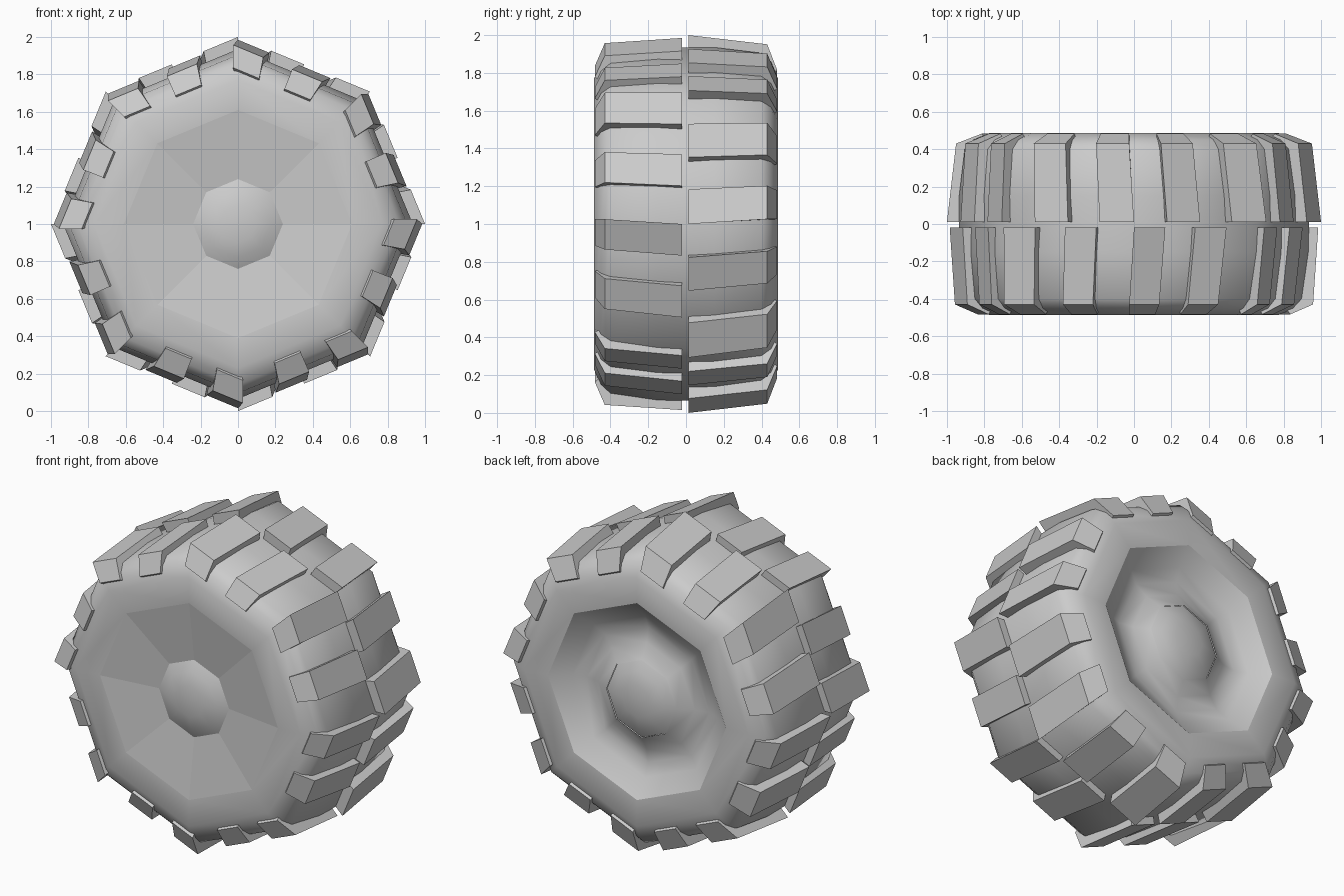
import bpy, bmesh, math
from mathutils import Vector

if "Cube" in bpy.data.objects:
    bpy.data.objects.remove(bpy.data.objects["Cube"])

N = 8
CZ = 1.0


def ring_point(k, r, y):
    a = 2 * math.pi * k / N
    return Vector((r * math.cos(a), y, CZ + r * math.sin(a)))


def finish(bm, name, smooth_angle=None):
    bmesh.ops.remove_doubles(bm, verts=bm.verts, dist=1e-5)
    bmesh.ops.recalc_face_normals(bm, faces=bm.faces)
    me = bpy.data.meshes.new(name)
    bm.to_mesh(me)
    bm.free()
    ob = bpy.data.objects.new(name, me)
    bpy.context.collection.objects.link(ob)
    if smooth_angle:
        bpy.ops.object.select_all(action='DESELECT')
        ob.select_set(True)
        bpy.context.view_layer.objects.active = ob
        bpy.ops.object.shade_smooth_by_angle(angle=math.radians(smooth_angle))
    return ob


def lathe(name, profile, smooth_angle=None, closed=False):
    """Eight-sided lathe about the axle; profile is (radius, y)."""
    bm = bmesh.new()
    rings = []
    for r, y in profile:
        if r == 0:
            v = bm.verts.new((0, y, CZ))
            rings.append([v] * N)
        else:
            rings.append([bm.verts.new(ring_point(k, r, y)) for k in range(N)])
    pairs = list(zip(rings, rings[1:]))
    if closed:
        pairs.append((rings[-1], rings[0]))
    for a, b in pairs:
        for k in range(N):
            j = (k + 1) % N
            bm.faces.new(list(dict.fromkeys((a[k], a[j], b[j], b[k]))))
    return finish(bm, name, smooth_angle)


# tyre carcass, smooth across its eight sides
half = [(0.61, 0.48), (0.77, 0.487), (0.86, 0.45), (0.905, 0.40), (0.935, 0.15)]
tyre = [(r, -y) for r, y in half] + half[::-1]
lathe("tyre", tyre, 60)

# wheel discs: shallow cone at the front, curved trough at the back
lathe("front_dish", [(0.61, -0.48), (0.24, -0.43)])
lathe("back_dish", [(0.61, 0.48), (0.50, 0.40), (0.42, 0.37),
                    (0.33, 0.385), (0.24, 0.435)], 40)

# domed hub caps
for name, s in (("front_hub", -1), ("back_hub", 1)):
    lathe(name, [(0.24, s * 0.43), (0.18, s * 0.46),
                 (0.10, s * 0.478), (0, s * 0.484)], 60)


# tread blocks: two per side and row, the rows staggered
def tread_row(name, sign, y_in, drop, spans):
    # (distance from middle, radius, sideways skew)
    section = [(y_in, 1.0 - drop, 0), (0.43, 0.962 - drop, 0.038),
               (0.483, 0.825, 0.045), (0.42, 0.78, 0.038), (y_in, 0.88, 0)]
    bm = bmesh.new()
    for k in range(N):
        for t0, t1 in spans:
            ends = []
            for t in (t0, t1):
                ends.append([bm.verts.new(ring_point(k, r, sign * y).lerp(
                    ring_point(k + 1, r, sign * y), t + skew))
                    for y, r, skew in section])
            a, b = ends
            bm.faces.new(a)
            bm.faces.new(b[::-1])
            for i in range(len(a)):
                j = (i + 1) % len(a)
                bm.faces.new((a[i], b[i], b[j], a[j]))
    finish(bm, name)


tread_row("front_tread", -1, 0.02, 0.015, [(0.29, 0.53), (0.76, 1.0)])
tread_row("back_tread", 1, 0.012, 0.0, [(0.0, 0.26), (0.50, 0.75)])
